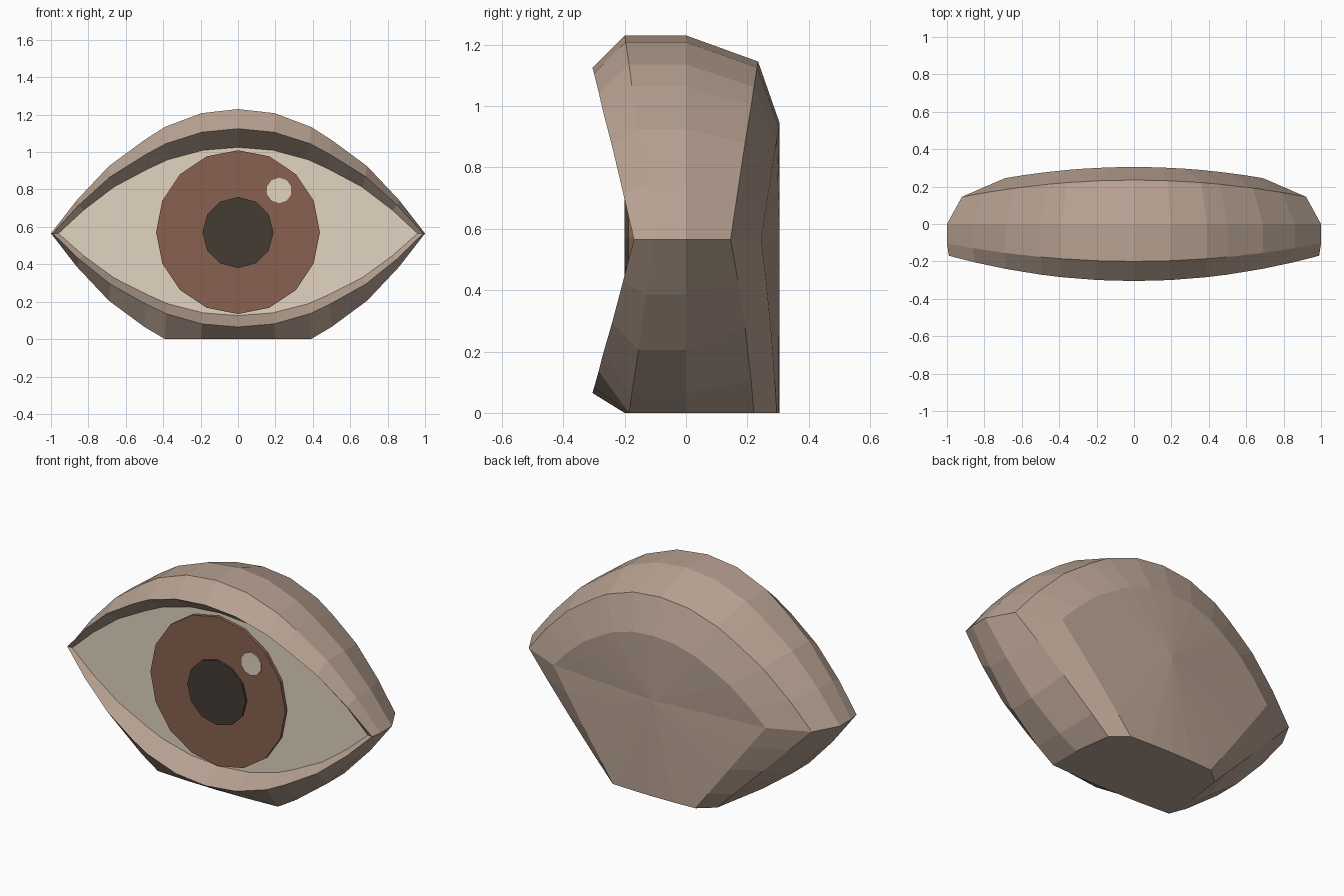
import bpy, bmesh, math

if "Cube" in bpy.data.objects:
    bpy.data.objects.remove(bpy.data.objects["Cube"])

MID = 0.565  # height of the eye corners


def material(name, rgb):
    lin = [((c / 255 + 0.055) / 1.055) ** 2.4 for c in rgb]
    m = bpy.data.materials.new(name)
    m.diffuse_color = (*lin, 1)
    m.use_nodes = True
    m.node_tree.nodes["Principled BSDF"].inputs["Base Color"].default_value = m.diffuse_color
    return m


skin = material("skin", (184, 162, 146))
cream = material("cream", (226, 212, 192))
brown = material("iris_brown", (137, 97, 80))
dark = material("pupil_dark", (68, 60, 52))


def finish(name, bm, mat):
    bmesh.ops.recalc_face_normals(bm, faces=bm.faces)
    me = bpy.data.meshes.new(name)
    bm.to_mesh(me)
    bm.free()
    me.materials.append(mat)
    ob = bpy.data.objects.new(name, me)
    bpy.context.collection.objects.link(ob)
    return ob


# Almond outline: quarter profile mirrored to a full loop
quarter = [(1, 0), (0.86, 0.18), (0.69, 0.36), (0.5, 0.5),
           (0.39, 0.57), (0.195, 0.643), (0, 0.665)]
half = quarter + [(-x, z) for x, z in quarter[-2::-1]]
outline = half + [(x, -z) for x, z in half[-2:0:-1]]


def ring(y, bend, sx, top, low, straight=False):
    """Scaled almond loop, bowed along x and cut off flat at the ground."""
    pts = []
    for x, z in outline:
        zz = z * (top if z > 0 else low)
        if straight and z < 0:
            zz = -MID * (1 - abs(x)) / (1 - 0.39)
        pts.append((x * sx, y + bend * (x * sx) ** 2, max(0, MID + zz)))
    return pts


# Eyelids and back shell, lofted from the opening to the rear face
opening = ring(-0.165, 0, 0.96, 0.692, 0.66)
rings = [opening,
         ring(-0.305, 0.138, 0.99, 0.842, 0.752),
         ring(-0.2, 0.095, 1, 1, 1),
         ring(0, 0, 1, 1, 1),
         ring(0.235, -0.106, 0.92, 0.872, 1, True),
         ring(0.305, -0.126, 0.69, 0.571, 1, True)]
bm = bmesh.new()
loops = [[bm.verts.new(p) for p in r] for r in rings]
n = len(outline)
for a, b in zip(loops, loops[1:]):
    for i in range(n):
        j = (i + 1) % n
        bm.faces.new((a[i], a[j], b[j], b[i]))
centre = bm.verts.new((0, 0.305, MID))
for i in range(n):
    bm.faces.new((loops[-1][i], loops[-1][(i + 1) % n], centre))
bm.faces.new(loops[0])
finish("eyelids", bm, skin)

# White of the eye: plate just in front of the opening floor
bm = bmesh.new()
front = [bm.verts.new((x, -0.168, z)) for x, y, z in opening]
bm.faces.new(front)
white = finish("eye_white", bm, cream)
if white.data.polygons[0].normal.y > 0:
    white.data.flip_normals()


def disc(name, x, z, r, sides, y_front, y_back, mat):
    bm = bmesh.new()
    rims = []
    for y in (y_front, y_back):
        rims.append([bm.verts.new((x + r * math.sin(math.tau * i / sides), y,
                                   z + r * math.cos(math.tau * i / sides)))
                     for i in range(sides)])
        bm.faces.new(rims[-1])
    for i in range(sides):
        j = (i + 1) % sides
        bm.faces.new((rims[0][i], rims[0][j], rims[1][j], rims[1][i]))
    finish(name, bm, mat)


# Stacked discs of the eye
disc("iris", 0, 0.572, 0.438, 16, -0.187, -0.16, brown)
disc("pupil", 0, 0.57, 0.19, 12, -0.2, -0.18, dark)
disc("highlight", 0.22, 0.795, 0.068, 10, -0.195, -0.186, cream)
